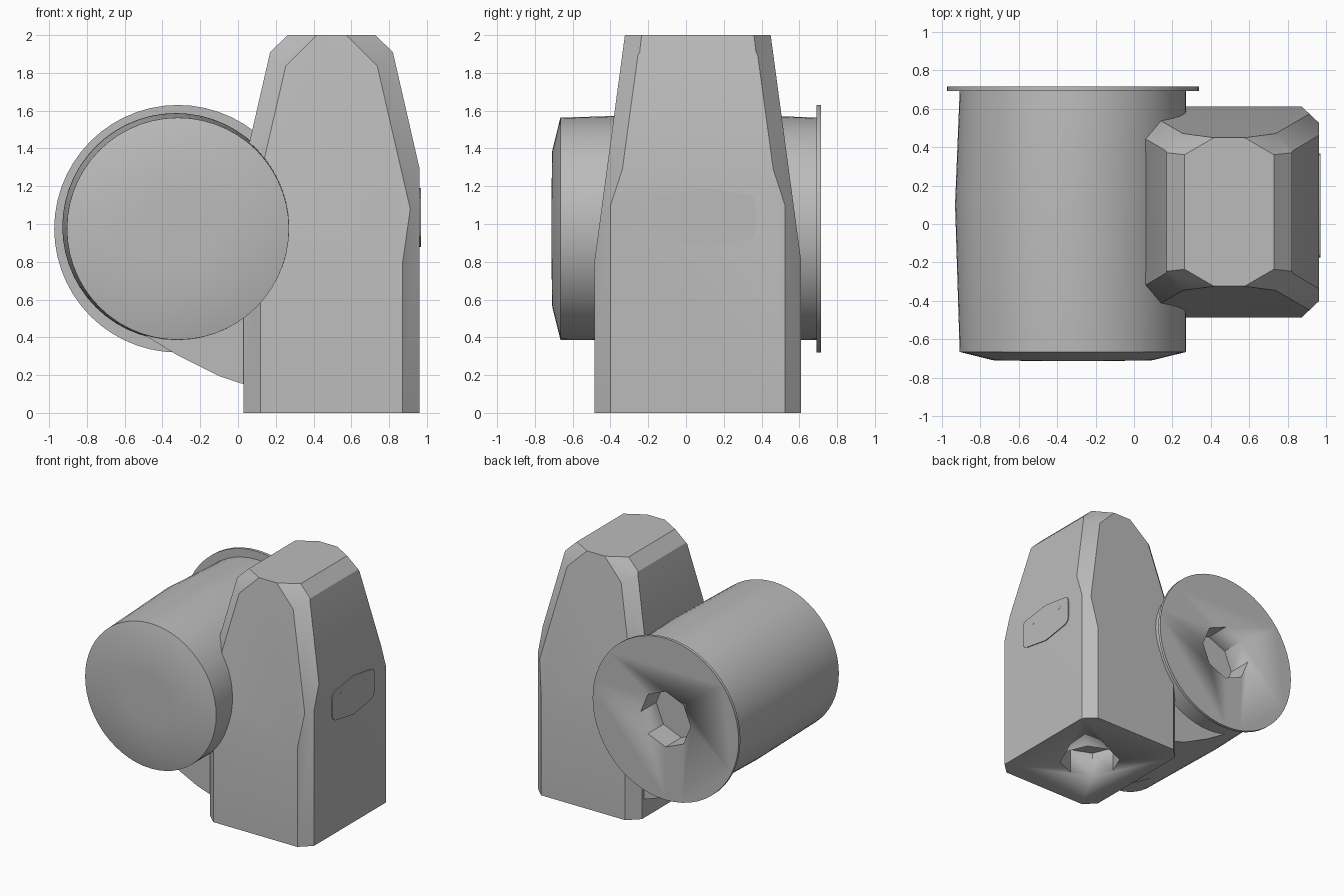
import bpy, bmesh, math
from mathutils import Vector

cube = bpy.data.objects.get("Cube")
if cube:
    bpy.data.objects.remove(cube, do_unlink=True)

grey = bpy.data.materials.new("plain_grey")
grey.use_nodes = True
grey.diffuse_color = (0.5, 0.5, 0.5, 1)
grey.node_tree.nodes["Principled BSDF"].inputs["Base Color"].default_value = grey.diffuse_color


def finish(name, bm, angle=30):
    bmesh.ops.recalc_face_normals(bm, faces=bm.faces)
    mesh = bpy.data.meshes.new(name)
    bm.to_mesh(mesh)
    bm.free()
    mesh.materials.append(grey)
    obj = bpy.data.objects.new(name, mesh)
    bpy.context.collection.objects.link(obj)
    select(obj)
    bpy.ops.object.shade_smooth_by_angle(angle=math.radians(angle))
    return obj


def select(obj):
    bpy.ops.object.select_all(action='DESELECT')
    obj.select_set(True)
    bpy.context.view_layer.objects.active = obj


def prism(name, points, offset):
    """Close a flat outline and extrude it along offset."""
    bm = bmesh.new()
    face = bm.faces.new([bm.verts.new(p) for p in points])
    extruded = bmesh.ops.extrude_face_region(bm, geom=[face], use_keep_orig=True)
    verts = [g for g in extruded["geom"] if isinstance(g, bmesh.types.BMVert)]
    bmesh.ops.translate(bm, verts=verts, vec=offset)
    return finish(name, bm)


def circle(count, radius):
    return [(radius * math.cos(math.tau * i / count),
             radius * math.sin(math.tau * i / count)) for i in range(count)]


def socket(target, points, offset):
    """Sink an eight-sided recess into the target."""
    cutter = prism("socket_cutter", points, offset)
    cutter.hide_render = True
    select(target)
    mod = target.modifiers.new("socket", 'BOOLEAN')
    mod.operation = 'DIFFERENCE'
    mod.solver = 'EXACT'
    mod.object = cutter
    bpy.ops.object.modifier_apply(modifier=mod.name)
    bpy.data.objects.remove(cutter, do_unlink=True)


# Tower: a block trimmed by planes mirrored into every quadrant
CX, CY = 0.495, 0.0625
HX, HY = 0.467, 0.5475
planes = [
    [(0, HY, 0.8), (1, HY, 0.8), (0, 0.386, 2)],                            # front and back taper
    [(HX, 0, 1.29), (HX, 1, 1.29), (0.325, 0, 1.91)],                       # side taper
    [(0.325, 0, 1.91), (0.325, 1, 1.91), (0.232, 0, 2)],                    # top side slope
    [(0.377, HY, 0), (HX, 0.4625, 0), (HX, 0.4625, 1)],                     # upright chamfer
    [(0.41, 0.509, 1.1), (HX, 0.4615, 1.1), (0.245, 0.4045, 1.84)],         # leaning chamfer
    [(0.245, 0.4045, 1.84), (0.232, 0.2975, 2), (0.08, 0.386, 2)],          # top corner
]
bm = bmesh.new()
bmesh.ops.create_cube(bm, size=2)
for v in bm.verts:
    v.co = (v.co.x * HX, v.co.y * HY, v.co.z + 1)
inside = Vector((0, 0, 1))
for plane in planes:
    for sx in (1, -1):
        for sy in (1, -1):
            a, b, c = (Vector((x * sx, y * sy, z)) for x, y, z in plane)
            normal = (b - a).cross(c - a).normalized()
            if normal.dot(inside - a) > 0:
                normal.negate()
            cut = bmesh.ops.bisect_plane(
                bm, geom=bm.verts[:] + bm.edges[:] + bm.faces[:], dist=0.0005,
                plane_co=a, plane_no=normal, clear_outer=True)
            bmesh.ops.holes_fill(bm, edges=[e for e in bm.edges if e.is_boundary])
bmesh.ops.remove_doubles(bm, verts=bm.verts, dist=0.001)
bmesh.ops.translate(bm, verts=bm.verts, vec=(CX, CY, 0))
tower = finish("tower", bm)
socket(tower, [(CX + x, CY + y, -0.1) for x, y in circle(8, 0.23)], (0, 0, 0.3))

# Barrel with shallow domed front and rear flange: radius, y, sideways and upward shift
BX, BZ = -0.318, 0.975
rings = [
    (0.2, -0.712, 0, 0), (0.415, -0.708, 0, 0), (0.588, -0.665, 0, 0),
    (0.602, 0.1, -0.01, 0.01), (0.588, 0.692, 0, 0),
    (0.655, 0.692, 0, 0), (0.655, 0.715, 0, 0),
]
bm = bmesh.new()
loops = [[bm.verts.new((BX + dx + x, y, BZ + dz + z)) for x, z in circle(56, r)]
         for r, y, dx, dz in rings]
for lower, upper in zip(loops, loops[1:]):
    for i in range(len(lower)):
        j = i - 1
        bm.faces.new((lower[j], lower[i], upper[i], upper[j]))
bm.faces.new(loops[0])
bm.faces.new(loops[-1])
barrel = finish("barrel", bm)
socket(barrel, [(BX + x, 0.8, BZ + z) for x, z in circle(8, 0.225)], (0, -0.285, 0))

# Curved bracket joining barrel and tower from below
bracket = [(0.1, 0.145), (0.02, 0.155), (-0.1, 0.195), (-0.2, 0.245),
           (-0.32, 0.305), (-0.5, 0.415), (-0.32, 0.7), (0.1, 0.7)]
prism("bracket", [(x, -0.38, z) for x, z in bracket], (0, 0.88, 0))

# Side plate with two small studs
half = [(0, 1.19), (0.235, 1.157), (0.262, 1.14), (0.27, 1.11),
        (0.27, 0.965), (0.26, 0.935), (0.23, 0.917), (0, 0.878)]
outline = half + [(-y, z) for y, z in half[-2:0:-1]]
face_x = CX + HX
prism("side_plate", [(face_x - 0.002, 0.097 + y, z) for y, z in outline], (0.009, 0, 0))
for side, y in (("front", -0.06), ("back", 0.255)):
    prism(side + "_stud", [(face_x, y + a, 1.1 + b) for a, b in circle(16, 0.019)],
          (0.008, 0, 0))
